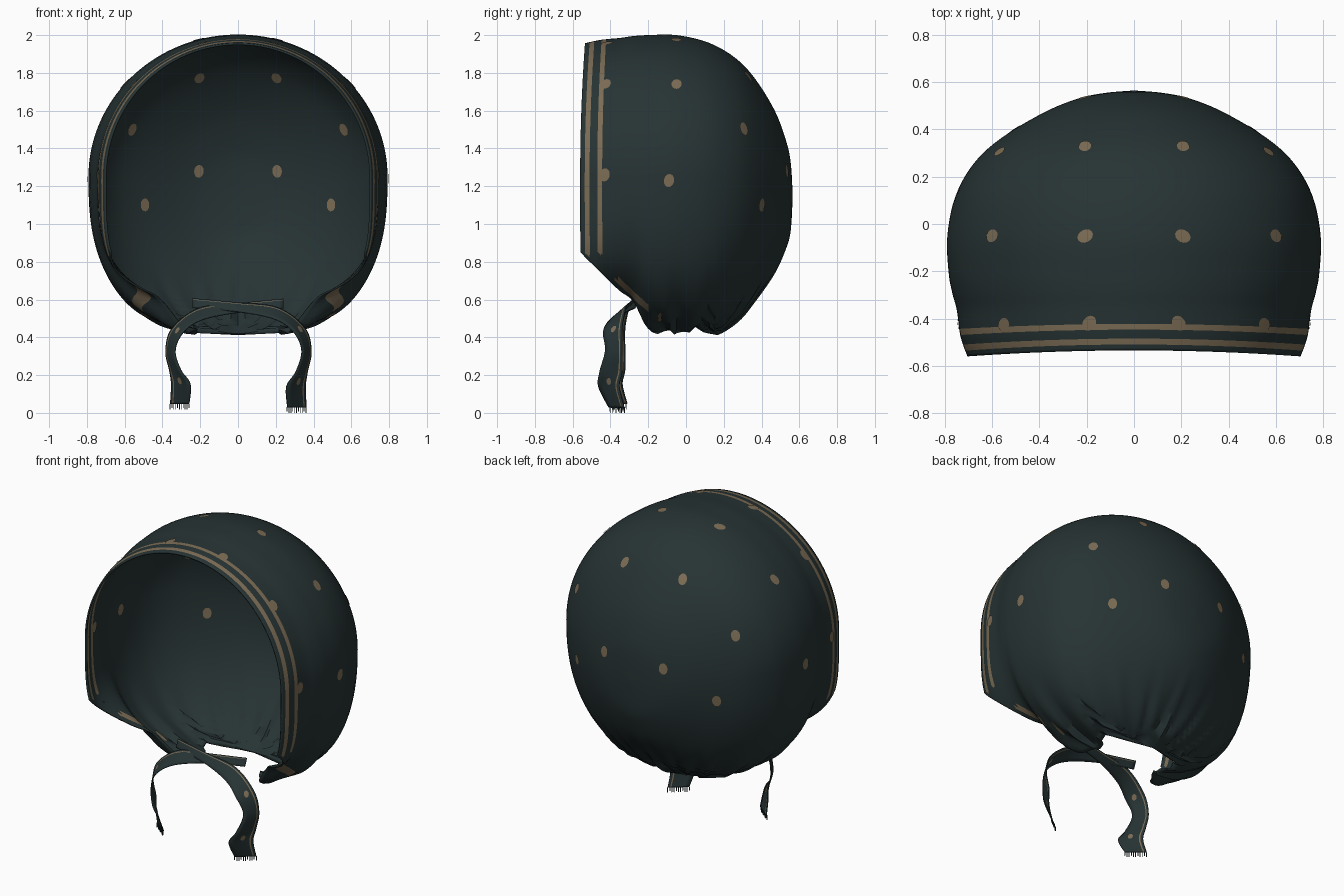
import bpy, bmesh, math
from mathutils import Vector
from mathutils.bvhtree import BVHTree

cube = bpy.data.objects.get("Cube")
if cube:
    bpy.data.objects.remove(cube, do_unlink=True)


def material(name, rgb):
    mat = bpy.data.materials.new(name)
    mat.use_nodes = True
    mat.diffuse_color = (*rgb, 1)
    mat.node_tree.nodes["Principled BSDF"].inputs["Base Color"].default_value = (*rgb, 1)
    return mat


CLOTH = material("dark teal cloth", (0.02, 0.033, 0.034))
TAN = material("tan print", (0.2, 0.15, 0.09))


def spline(rows, steps):
    """Smooth samples through rows of values."""
    out = []
    for i in range(len(rows) - 1):
        quad = [rows[max(0, min(len(rows) - 1, i + k))] for k in (-1, 0, 1, 2)]
        for s in range(steps):
            t = s / steps
            out.append([b + t / 2 * (c - a + t * (2 * a - 5 * b + 4 * c - d + t * (3 * (b - c) + d - a)))
                        for a, b, c, d in zip(*quad)])
    out.append(list(rows[-1]))
    return out


def finish(bm, name, mats, thickness=0):
    mesh = bpy.data.meshes.new(name)
    bm.to_mesh(mesh)
    obj = bpy.data.objects.new(name, mesh)
    bpy.context.collection.objects.link(obj)
    for m in mats:
        mesh.materials.append(m)
    bpy.ops.object.select_all(action='DESELECT')
    obj.select_set(True)
    bpy.context.view_layer.objects.active = obj
    bpy.ops.object.shade_smooth_by_angle(angle=math.radians(50))
    if thickness:
        mod = obj.modifiers.new("thickness", 'SOLIDIFY')
        mod.thickness = thickness
        mod.offset = -1
    return obj


def grid(bm, rows):
    verts = [[bm.verts.new(p) for p in row] for row in rows]
    for a, b in zip(verts, verts[1:]):
        for i in range(len(a) - 1):
            bm.faces.new((a[i], a[i + 1], b[i + 1], b[i]))


# Bonnet rings, front to back: y, half width, top, middle, bottom, cut height, lower squareness
RINGS = [
    (-.535, .705, 1.957, 1.25, .6, .85, 4),
    (-.45, .735, 1.975, 1.25, .59, .76, 3.6),
    (-.35, .75, 1.985, 1.25, .57, .65, 3),
    (-.28, .77, 1.995, 1.25, .54, .59, 2.7),
    (-.2, .785, 2, 1.25, .42, .445, 2.6),
    (-.05, .79, 2, 1.25, .42, .43, 2.6),
    (.12, .755, 1.96, 1.25, .42, .43, 2.5),
    (.26, .675, 1.88, 1.24, .49, .3, 2.3),
    (.365, .56, 1.77, 1.22, .6, .3, 2.2),
    (.47, .385, 1.6, 1.2, .74, .3, 2),
    (.53, .24, 1.44, 1.17, .87, .3, 2),
    (.555, .12, 1.32, 1.15, .97, .3, 2),
    (.565, 0, 1.15, 1.15, 1.15, .3, 2),
]
SEGMENTS = 160


def ring_points(y, w, top, mid, bot, cut, p):
    s = min(1, max(0, (mid - cut) / max(mid - bot, 0.001)))
    start = math.asin(s ** (p / 2))
    pts = []
    for i in range(SEGMENTS + 1):
        a = -start + (math.pi + 2 * start) * i / SEGMENTS
        c, n = math.cos(a), math.sin(a)
        e = 1 if n >= 0 else 2 / p
        x = math.copysign(abs(c) ** e, c) * w
        z = mid + (top - mid) * n if n >= 0 else mid - (mid - bot) * abs(n) ** e
        pts.append(Vector((x, y, z)))
    return pts


bm = bmesh.new()
grid(bm, [ring_points(*r) for r in spline(RINGS, 5)])
bmesh.ops.remove_doubles(bm, verts=bm.verts[:], dist=0.0005)
bmesh.ops.recalc_face_normals(bm, faces=bm.faces[:])
middle = Vector((0, 0, 1.2))
if sum(f.normal.dot(f.calc_center_median() - middle) * f.calc_area() for f in bm.faces) < 0:
    bmesh.ops.reverse_faces(bm, faces=bm.faces[:])

# Printed stripes along the face rim and its slanted lower edge
STRIPES = [(-.51, -.485), (-.447, -.423)]
SLANT, CORNER = Vector((0, .7, .7)), Vector((0, -.535, .85))
EDGE = (.012, .04)
planes = [(Vector((0, y, 0)), Vector((0, 1, 0))) for pair in STRIPES for y in pair]
planes += [(CORNER + SLANT * d, SLANT) for d in EDGE]
for co, no in planes:
    bmesh.ops.bisect_plane(bm, geom=bm.verts[:] + bm.edges[:] + bm.faces[:], plane_co=co, plane_no=no)
for f in bm.faces:
    c = f.calc_center_median()
    d = (c - CORNER).dot(SLANT)
    rim = any(a < c.y < b for a, b in STRIPES) and c.z > .84
    lower = EDGE[0] < d < EDGE[1] and c.z < .76 and .26 < abs(c.x) < .6 and c.y < -.2
    f.material_index = int(rim or lower)

# Bowed rim and gathers around the neck
for v in bm.verts:
    x, y, z = v.co
    v.co.y -= .025 * (x / .7) ** 2 * max(0, min(1, (-.2 - y) / .3))
    weight = max(0, (.85 - z) / .43) ** 2 * max(.1, min(1, (y + .35) / .2))
    phi = math.atan2(x, y + .03)
    wave = weight * (.012 * math.cos(22 * phi) + .006 * math.cos(37 * phi))
    out = Vector((x, y + .03, 0))
    if out.length > .05:
        v.co += out.normalized() * wave
    v.co.z -= wave
bm.normal_update()
shell_tree = BVHTree.FromBMesh(bm)
finish(bm, "bonnet_shell", [CLOTH, TAN], .01)
bm.free()


def add_dot(bm, tree, point, ru, rv, offset):
    """Thin oval plate hugging a surface."""
    loc, n, _, _ = tree.find_nearest(Vector(point))
    u = n.cross(Vector((0, .2, 1))).normalized()
    w = n.cross(u)

    def snap(p):
        q, m, _, _ = tree.find_nearest(p)
        return bm.verts.new(q + m * offset)
    hub = snap(loc)
    angles = [math.tau * i / 14 for i in range(14)]
    loop = [snap(loc + u * ru * math.cos(a) + w * rv * math.sin(a)) for a in angles]
    for i, v in enumerate(loop):
        tri = (hub, v, loop[(i + 1) % len(loop)])
        bm.faces.new(tri if offset < 0 else tri[::-1])


# Printed dots, on the outside and the lining
DOTS = [(.21, .34, 1.79), (.21, .53, 1.28), (.58, .32, 1.51), (.5, .4, 1.1), (.21, -.05, 1.99),
        (.6, -.05, 1.74), (.79, -.09, 1.23), (.19, -.42, 1.96), (.55, -.425, 1.74), (.74, -.43, 1.26)]
bm = bmesh.new()
for side in (1, -1):
    for offset in (.004, -.014):
        for x, y, z in DOTS:
            add_dot(bm, shell_tree, (x * side, y, z), .027, .035, offset)
        add_dot(bm, shell_tree, (.45 * side, -.13, .54), .012, .06, offset)
finish(bm, "printed_dots", [TAN])
bm.free()

# Tie ribbons: centre, then half-width vector
TIE = [
    (-.24, -.27, .58, 0, .01, .025),
    (0, -.31, .557, 0, .02, .024),
    (.2, -.35, .525, .01, .04, .03),
    (.32, -.38, .44, .03, .05, .01),
    (.36, -.375, .33, .025, .045, 0),
    (.335, -.39, .22, .03, .06, 0),
    (.305, -.4, .14, .05, .055, 0),
    (.31, -.36, .03, .05, .04, 0),
]
COLUMNS = (-1, -.5, 0, .5, .66, .78, 1)
for side, name in ((1, "left"), (-1, "right")):
    rows = []
    for x, y, z, a, b, c in spline(TIE, 7):
        lift = .02 * max(0, .3 - z) / .3 if side < 0 else 0
        rows.append([Vector(((x + a * k) * side, y + b * k - .006 * side, z + c * k + lift)) for k in COLUMNS])
    bm = bmesh.new()
    grid(bm, rows)
    bm.normal_update()
    for i, f in enumerate(bm.faces):
        f.material_index = int(i % 6 == 4)
    tree = BVHTree.FromBMesh(bm)
    finish(bm, name + "_tie", [CLOTH, TAN], .006)
    bm.free()

    bm = bmesh.new()
    for p in ((.35, -.4, .46), (.31, -.4, .17)):
        for offset in (.002, -.008):
            add_dot(bm, tree, (p[0] * side, p[1], p[2]), .015, .02, offset)
    finish(bm, name + "_tie_dots", [TAN])
    bm.free()

    # Frayed threads at the ribbon end
    bm = bmesh.new()
    first, last = rows[-1][0], rows[-1][-1]
    for i in range(11):
        p = first.lerp(last, i / 10)
        length = .03 if i % 3 else .022
        made = bmesh.ops.create_cube(bm, size=1)["verts"]
        for v in made:
            v.co = Vector((v.co.x * .004, v.co.y * .004, (v.co.z - .5) * length)) + p
    finish(bm, name + "_tie_fringe", [CLOTH])
    bm.free()
